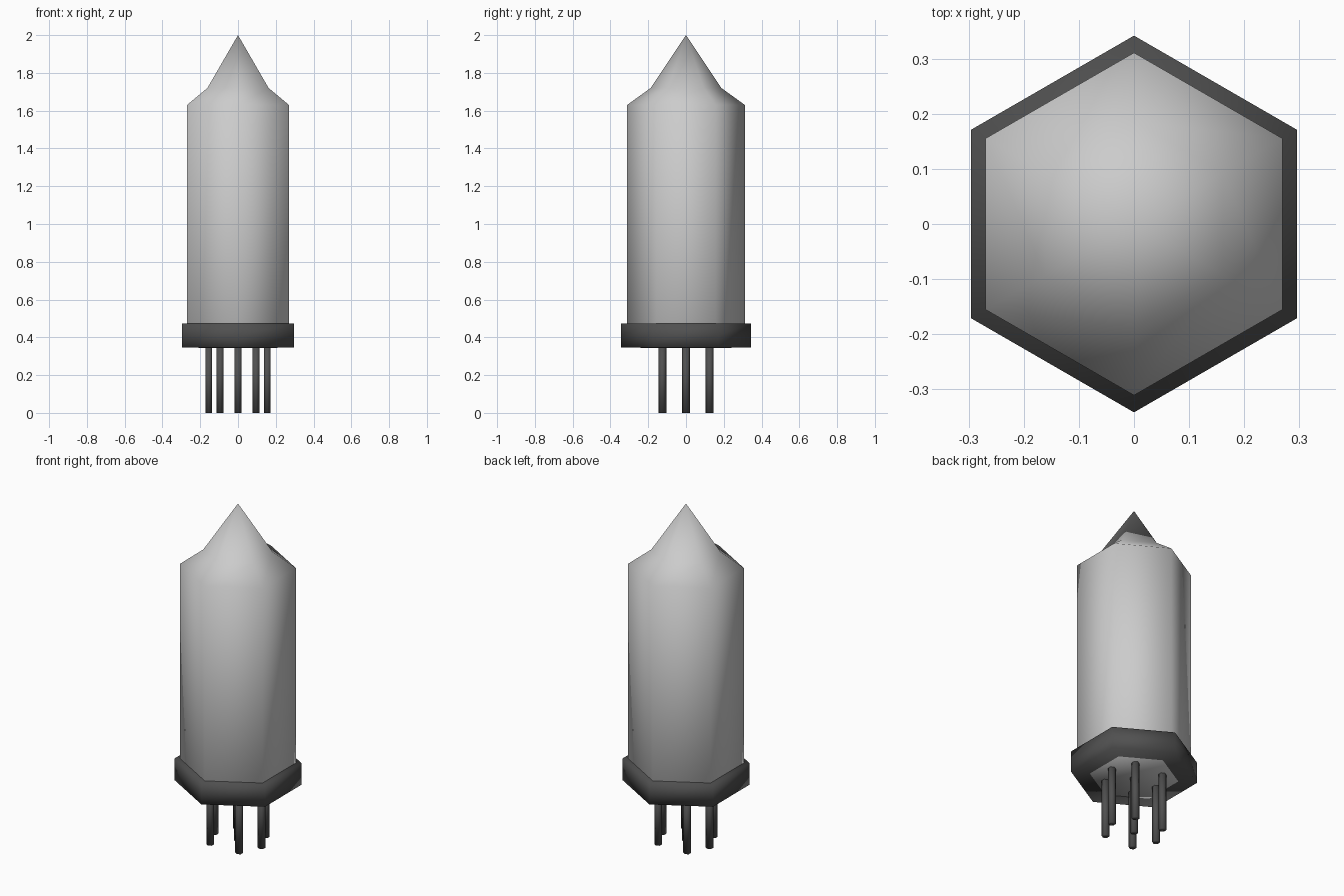
import bpy, bmesh, math

if "Cube" in bpy.data.objects:
    bpy.data.objects.remove(bpy.data.objects["Cube"])


def material(name, shade):
    mat = bpy.data.materials.new(name)
    mat.diffuse_color = (shade, shade, shade, 1)
    mat.use_nodes = True
    mat.node_tree.nodes["Principled BSDF"].inputs["Base Color"].default_value = mat.diffuse_color
    return mat


def hex_lathe(name, profile, centre=(0, 0), mat=None):
    """Stack six-sided rings of (radius, z); radius 0 makes a point."""
    bm = bmesh.new()
    rings = []
    for r, z in profile:
        if r == 0:
            rings.append([bm.verts.new((0, 0, z))])
        else:
            angles = [math.radians(90 + 60 * i) for i in range(6)]
            rings.append([bm.verts.new((r * math.cos(a), r * math.sin(a), z)) for a in angles])
    for low, high in zip(rings, rings[1:]):
        for i in range(6):
            j = (i + 1) % 6
            if len(high) == 1:
                bm.faces.new((low[i], low[j], high[0]))
            else:
                bm.faces.new((low[i], low[j], high[j], high[i]))
    for ring in (rings[0], rings[-1]):
        if len(ring) == 6:
            bm.faces.new(ring)
    bmesh.ops.recalc_face_normals(bm, faces=bm.faces)
    for f in bm.faces:
        f.smooth = True
    mesh = bpy.data.meshes.new(name)
    bm.to_mesh(mesh)
    bm.free()
    if mat:
        mesh.materials.append(mat)
    obj = bpy.data.objects.new(name, mesh)
    obj.location = (*centre, 0)
    bpy.context.collection.objects.link(obj)
    return obj


dark = material("dark_grey", 0.08)

# Glass envelope with a pointed tip, showing through the underside of the base
hex_lathe("glass_envelope", [(0.24, 0.343), (0.312, 0.44), (0.312, 1.63), (0.187, 1.72), (0, 2.0)])

# Base collar
hex_lathe("base_collar", [(0.343, 0.345), (0.343, 0.41), (0.343, 0.473)], mat=dark)

# Centre pin, two side pins and four corner pins
spots = [(0, 0), (0.155, 0), (-0.155, 0)]
spots += [(sx * 0.095, sy * 0.125) for sx in (-1, 1) for sy in (-1, 1)]
for n, spot in enumerate(spots, 1):
    hex_lathe(f"pin_{n}", [(0.021, 0), (0.021, 0.35)], spot, dark)
